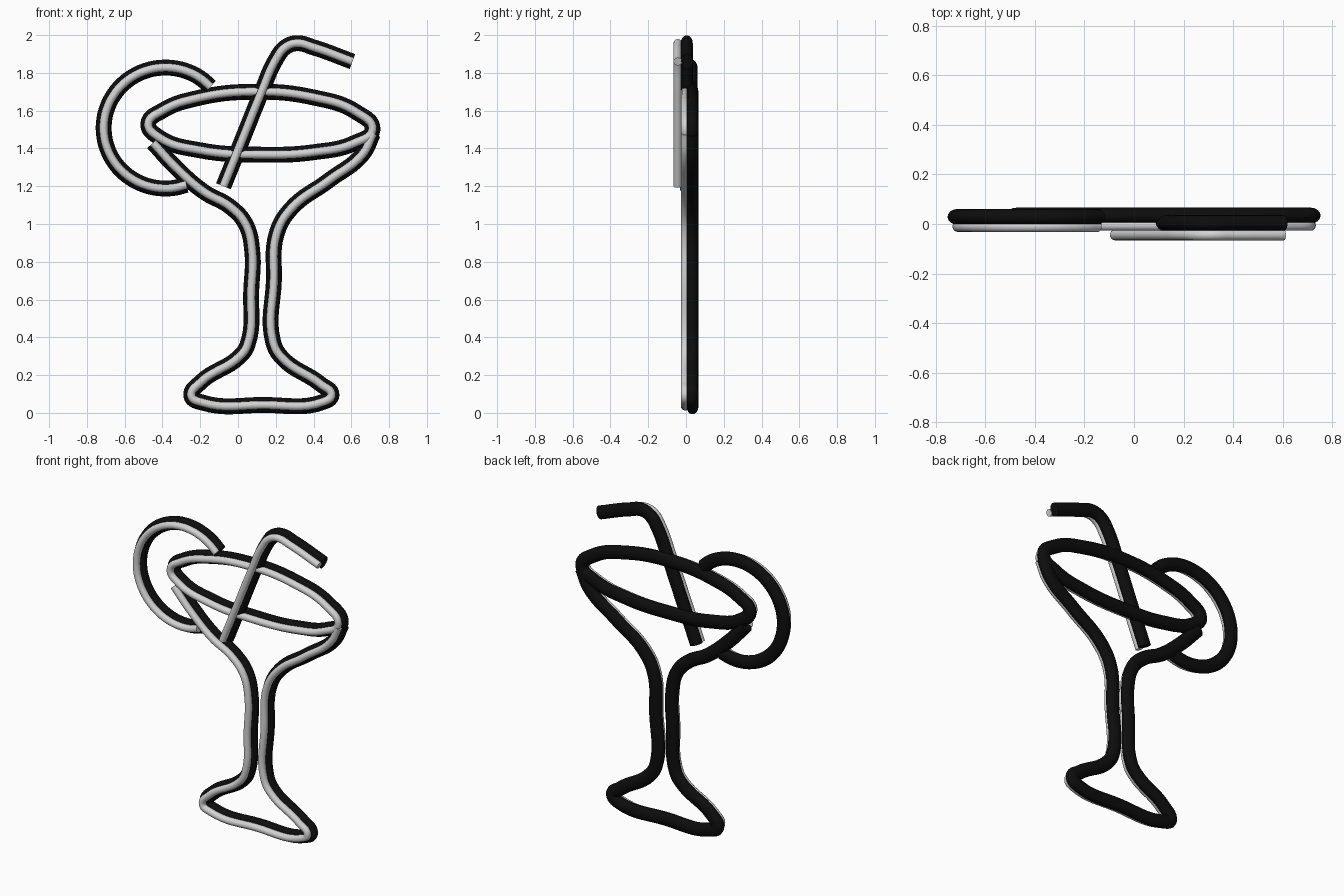
import bpy
from math import cos, sin, radians

if "Cube" in bpy.data.objects:
    bpy.data.objects.remove(bpy.data.objects["Cube"])


def material(name, value):
    mat = bpy.data.materials.new(name)
    mat.use_nodes = True
    color = (value, value, value, 1)
    mat.diffuse_color = color
    bsdf = mat.node_tree.nodes["Principled BSDF"]
    bsdf.inputs["Base Color"].default_value = color
    bsdf.inputs["Roughness"].default_value = 0.6
    return mat


BLACK = material("black backing", 0.004)
WHITE = material("pale tube", 0.65)


def tube(name, points, y, radius, depth, mat, cyclic):
    """Sweep a tube along an x-z path; depth is its half thickness in y."""
    curve = bpy.data.curves.new(name, "CURVE")
    curve.dimensions = "3D"
    curve.bevel_depth = radius
    curve.bevel_resolution = 6
    curve.resolution_u = 8
    curve.use_fill_caps = not cyclic
    spline = curve.splines.new("BEZIER")
    spline.bezier_points.add(len(points) - 1)
    spline.use_cyclic_u = cyclic
    for bp, (x, z) in zip(spline.bezier_points, points):
        bp.co = (x, 0, z)
        bp.handle_left_type = bp.handle_right_type = "AUTO"
    obj = bpy.data.objects.new(name, curve)
    bpy.context.collection.objects.link(obj)
    curve.materials.append(mat)
    obj.location.y = y
    obj.scale.y = depth / radius
    bpy.ops.object.select_all(action="DESELECT")
    obj.select_set(True)
    bpy.context.view_layer.objects.active = obj
    bpy.ops.object.convert(target="MESH")
    bpy.ops.object.transform_apply(location=False, rotation=False, scale=True)
    bpy.ops.object.shade_smooth_by_angle(angle=radians(40))


def lit_tube(name, points, y_tube, y_back, cyclic=False):
    """Pale tube lying in front of a wider black backing."""
    tube(name + "_backing", points, y_back, 0.042, 0.032, BLACK, cyclic)
    tube(name + "_tube", points, y_tube, 0.022, 0.022, WHITE, cyclic)


# Oval rim of the glass
rim = [(-.475, 1.53), (-.40, 1.60), (-.22, 1.665), (.08, 1.70), (.40, 1.67),
       (.63, 1.59), (.712, 1.50), (.62, 1.43), (.40, 1.38), (.12, 1.367),
       (-.2, 1.39), (-.42, 1.46)]
lit_tube("rim", rim, -.005, .034, cyclic=True)

# Bowl, stem and foot in one run
body = [(-.45, 1.43), (-.33, 1.30), (-.18, 1.17), (-.04, 1.09), (.04, 1.0),
        (.075, .86), (.07, .65), (.05, .36), (.01, .30), (-.20, .16),
        (-.247, .09), (-.19, .055), (.13, .042), (.45, .058), (.495, .095),
        (.44, .15), (.23, .295), (.185, .38), (.19, .70), (.205, .95),
        (.28, 1.08), (.48, 1.23), (.66, 1.37), (.715, 1.48)]
lit_tube("glass_body", body, -.005, .034)

# Fruit slice: open ring on the rim
slice_path = [(-.384 + .327 * cos(radians(a)), 1.508 + .32 * sin(radians(a)))
              for a in range(43, 292, 13)]
lit_tube("fruit_slice", slice_path, -.01, .029)

# Bent straw
straw = [(-.077, 1.20), (.02, 1.44), (.125, 1.70), (.20, 1.87),
         (.25, 1.935), (.31, 1.957), (.40, 1.935), (.606, 1.86)]
lit_tube("straw", straw, -.044, .004)
